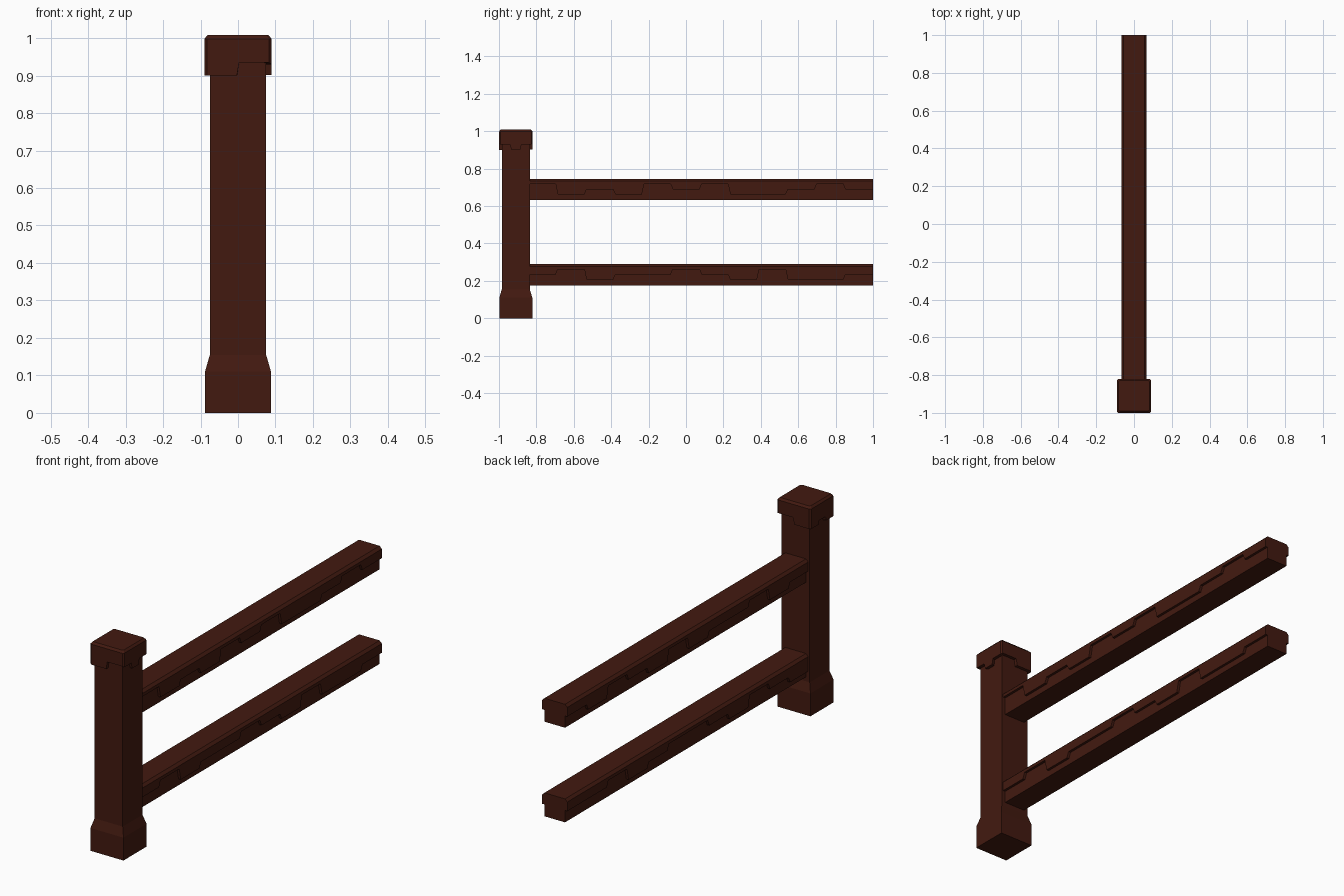
import bpy, bmesh

if "Cube" in bpy.data.objects:
    bpy.data.objects.remove(bpy.data.objects["Cube"])

wood = bpy.data.materials.new("dark_wood")
wood.diffuse_color = (0.055, 0.010, 0.005, 1)
wood.use_nodes = True
wood.node_tree.nodes["Principled BSDF"].inputs["Base Color"].default_value = wood.diffuse_color
POST_Y = -0.91


def loft(name, rings, loop=False):
    """Skin equal-length vertex rings; cap the ends."""
    bm = bmesh.new()
    vs = [[bm.verts.new(p) for p in r] for r in rings]
    n = len(vs[0])
    for a, b in zip(vs, vs[1:]):
        for i in range(n):
            j = (i + 1) % n
            bm.faces.new((a[i], a[j], b[j], b[i]))
    bm.faces.new(vs[0][::-1])
    bm.faces.new(vs[-1])
    bmesh.ops.recalc_face_normals(bm, faces=bm.faces)
    me = bpy.data.meshes.new(name)
    bm.to_mesh(me)
    bm.free()
    me.materials.append(wood)
    ob = bpy.data.objects.new(name, me)
    bpy.context.collection.objects.link(ob)
    return ob


def steps(levels, start, end, slant):
    """Positions and heights of a stepped edge with slightly slanted risers."""
    seg = (end - start) / len(levels)
    pts = []
    for i, z in enumerate(levels):
        a, b = start + i * seg, start + (i + 1) * seg
        pts.append((a + (slant if i else 0), z))
        pts.append((b - (slant if i < len(levels) - 1 else 0), z))
    return pts


# Post with flared foot
loft("post", [[(sx * h, POST_Y + sy * h, z) for sx, sy in ((-1, -1), (1, -1), (1, 1), (-1, 1))]
              for z, h in ((0, 0.088), (0.11, 0.088), (0.155, 0.075), (0.98, 0.075))])

# Post cap with ragged skirt: front, right, back, left edges
H, C, TOP = 0.09, 0.007, 1.008
edges = [[0.9, 0.935], [0.93, 0.902, 0.93], [0.935, 0.902], [0.902, 0.92, 0.9]]
outline = []
for k, levels in enumerate(edges):
    for t, z in steps(levels, -H + C, H - C, 0.003):
        x, y = t, -H
        for _ in range(k):
            x, y = -y, x
        outline.append((x, y, z))
inner = 0.074 / H
loft("post_cap", [
    [(x * inner, POST_Y + y * inner, z) for x, y, z in outline],
    [(x, POST_Y + y, z) for x, y, z in outline],
    [(x, POST_Y + y, TOP - 0.01) for x, y, z in outline],
    [(x * 0.9, POST_Y + y * 0.9, TOP) for x, y, z in outline]])


# Rails: narrow beam under a wider layer with stepped sides
def rail(name, bottom, right, left):
    top, w, wi, b = bottom + 0.113, 0.067, 0.055, 0.012
    rings = []
    R = steps(right, -0.845, 1.0, 0.006)
    L = steps(left, -0.845, 1.0, 0.006)
    for (y, r), (_, l) in zip(R, L):
        zr, zl = bottom + r, bottom + l
        prof = [(-wi, bottom), (-wi, zl), (-w, zl), (-w, top - b), (-w + b, top),
                (w - b, top), (w, top - b), (w, zr), (wi, zr), (wi, bottom)]
        rings.append([(x, y, z) for x, z in prof])
    loft(name, rings)


HI, MID, LOW = 0.086, 0.057, 0.03
rail("upper_rail", 0.632,
     [HI, LOW, MID, LOW, HI, MID, HI, LOW, LOW, MID, HI, MID],
     [MID, LOW, HI, MID, MID, LOW, HI, LOW, MID, HI, LOW, MID])
rail("lower_rail", 0.176,
     [MID, HI, LOW, MID, MID, HI, MID, LOW, HI, LOW, LOW, MID],
     [LOW, MID, HI, LOW, MID, HI, HI, MID, LOW, HI, MID, MID])
